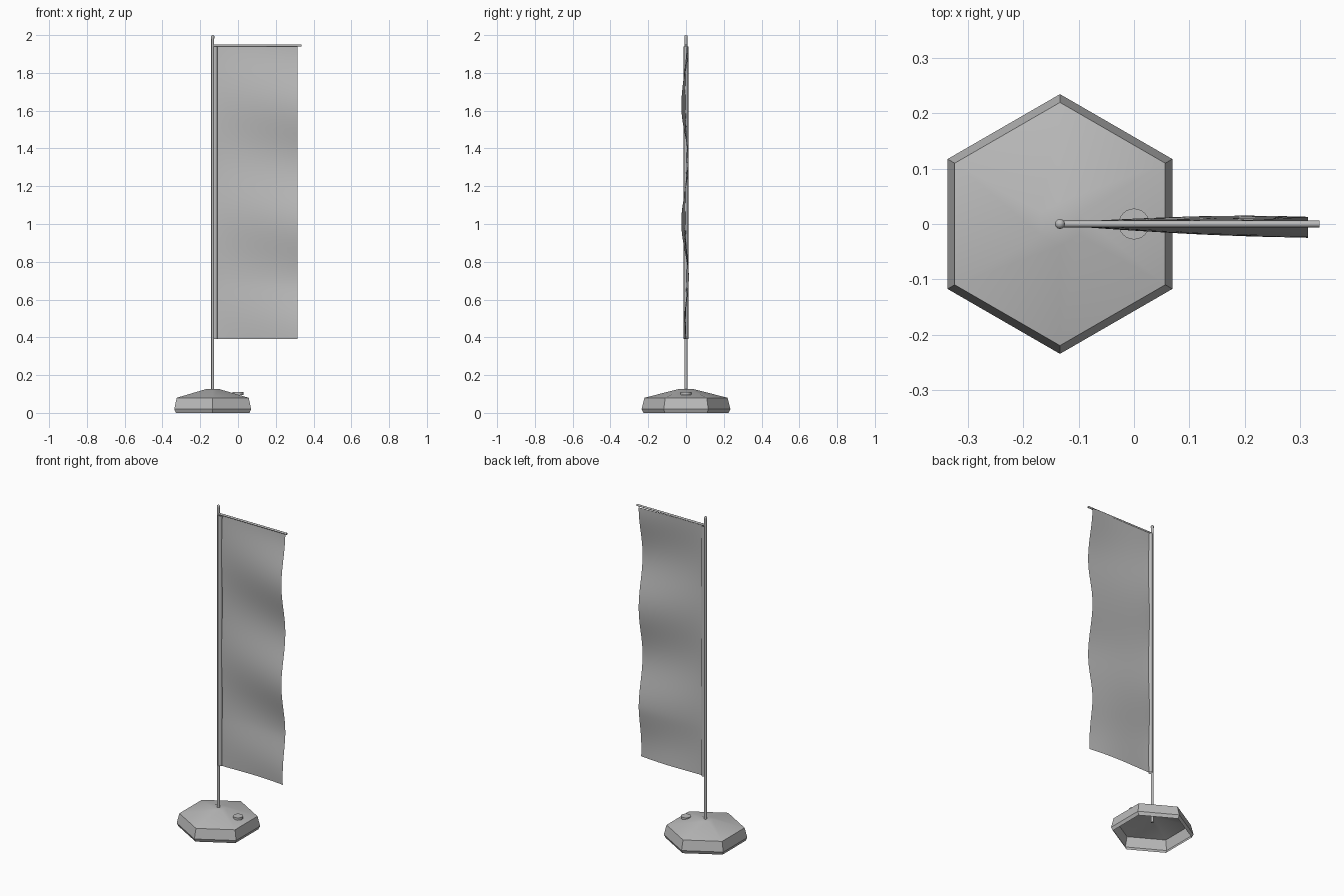
import bpy, bmesh, math

if "Cube" in bpy.data.objects:
    bpy.data.objects.remove(bpy.data.objects["Cube"])

PX = -0.134  # pole axis

grey = bpy.data.materials.new("plain grey")
grey.diffuse_color = (0.5, 0.5, 0.5, 1)
grey.use_nodes = True
grey.node_tree.nodes["Principled BSDF"].inputs["Base Color"].default_value = grey.diffuse_color


def finish(name, bm, angle=35):
    me = bpy.data.meshes.new(name)
    bm.to_mesh(me)
    bm.free()
    me.materials.append(grey)
    ob = bpy.data.objects.new(name, me)
    bpy.context.collection.objects.link(ob)
    bpy.ops.object.select_all(action='DESELECT')
    ob.select_set(True)
    bpy.context.view_layer.objects.active = ob
    bpy.ops.object.shade_smooth_by_angle(angle=math.radians(angle))
    return ob


def lathe(name, profile, sides, x, start=0.0, angle=35):
    """Stack rings of (radius, height); radius 0 closes to a point."""
    bm = bmesh.new()
    rings = []
    for r, z in profile:
        n = sides if r > 0 else 1
        rings.append([bm.verts.new((x + r * math.cos(start + 2 * math.pi * i / sides),
                                    r * math.sin(start + 2 * math.pi * i / sides), z))
                      for i in range(n)])
    for a, b in zip(rings, rings[1:]):
        for i in range(sides):
            j = (i + 1) % sides
            if len(b) == 1:
                bm.faces.new((a[i], a[j], b[0]))
            elif len(a) == 1:
                bm.faces.new((a[0], b[j], b[i]))
            else:
                bm.faces.new((a[i], a[j], b[j], b[i]))
    return finish(name, bm, angle)


# Hollow hexagonal base, open underneath
lathe("base", [(0.225, 0), (0.235, 0.02), (0.22, 0.08), (0.04, 0.126), (0, 0.128)],
      6, PX, math.pi / 2)

# Filler cap on the base
lathe("filler_cap", [(0, 0.095), (0.028, 0.095), (0.028, 0.110), (0, 0.110)], 24, 0)

# Upright pole with rounded tip
tip = [(0.009 * math.cos(a), 1.991 + 0.009 * math.sin(a)) for a in (0, 0.4, 0.8, 1.2)]
lathe("pole", [(0, 0.075), (0.008, 0.075), (0.008, 1.98)] + tip + [(0, 2.0)], 16, PX)

# Fabric sleeve alongside the pole
lathe("flag_sleeve", [(0.012, 0.39), (0.012, 1.94)], 16, PX + 0.013)

# Horizontal top bar
bar = lathe("top_bar", [(0, 0), (0.006, 0), (0.006, 0.47), (0, 0.47)], 16, 0)
bar.rotation_euler = (0, math.pi / 2, 0)
bar.location = (PX, 0, 1.945)

# Waving banner: horizontal ripples growing towards the free edge, belly at the bottom
X0, X1, Z0, Z1 = -0.111, 0.315, 0.39, 1.94
NU, NV = 20, 64
bm = bmesh.new()
grid = []
for v in range(NV + 1):
    z = Z0 + (Z1 - Z0) * v / NV
    t = (Z1 - z) / (Z1 - Z0)
    row = []
    for i in range(NU + 1):
        u = i / NU
        fade = 0.3 + 0.7 * min(1, (z - Z0) / 0.3)
        amp = (0.004 + 0.015 * u ** 0.8) * fade
        y = amp * math.cos(2 * math.pi * (Z1 - z) / 0.62 + 0.8 * (1 - u)) - 0.006 * u
        y += 0.009 * math.sin(math.pi * u ** 1.3) * (t ** 3 - 0.5 * (1 - t) ** 3)
        row.append(bm.verts.new((X0 + (X1 - X0) * u, y, z)))
    grid.append(row)
for a, b in zip(grid, grid[1:]):
    for i in range(NU):
        bm.faces.new((a[i], a[i + 1], b[i + 1], b[i]))
finish("banner", bm, 60)
